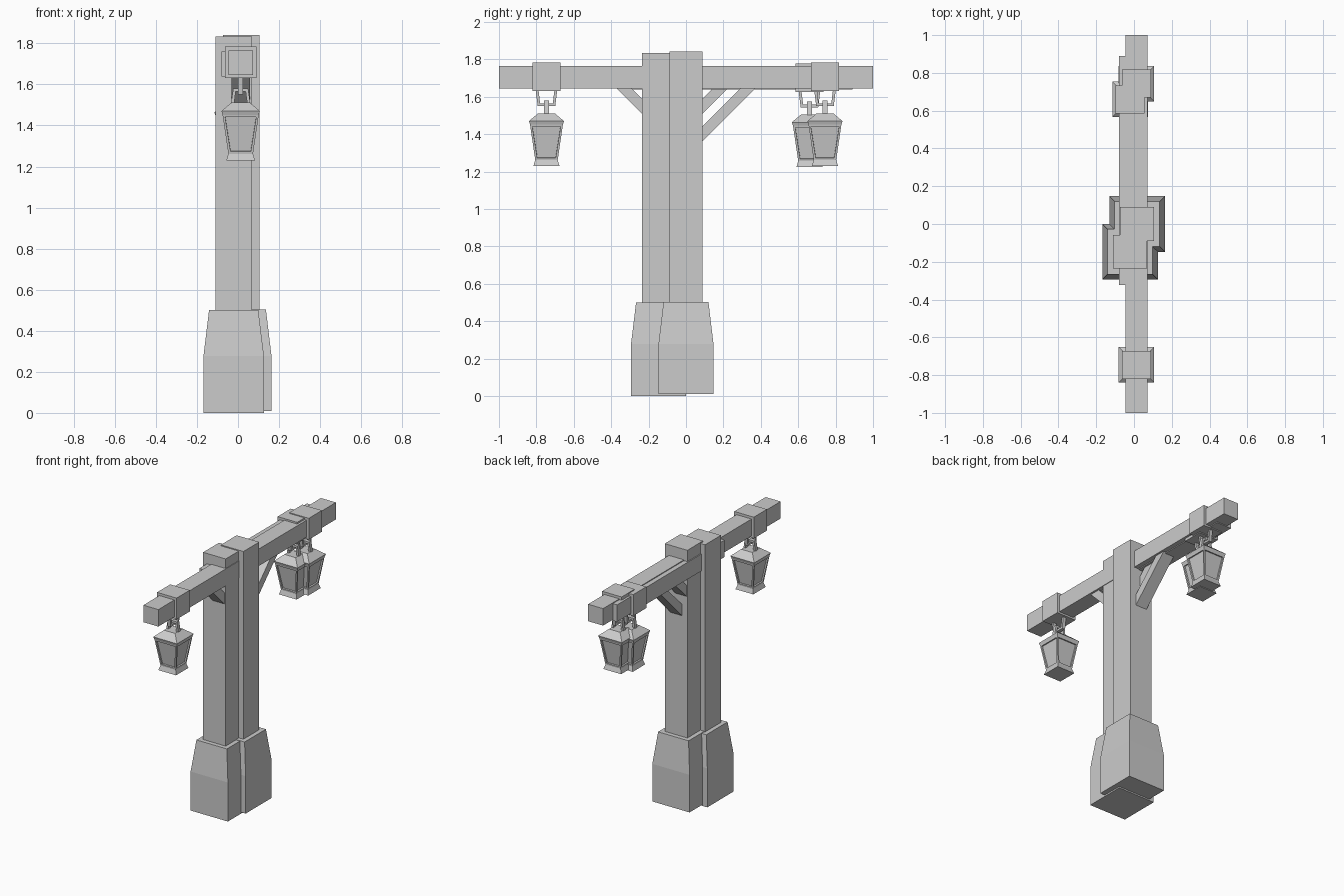
import bpy, bmesh
from mathutils import Vector

if "Cube" in bpy.data.objects:
    bpy.data.objects.remove(bpy.data.objects["Cube"])


def finish(bm, name):
    bmesh.ops.recalc_face_normals(bm, faces=bm.faces)
    me = bpy.data.meshes.new(name)
    bm.to_mesh(me)
    bm.free()
    ob = bpy.data.objects.new(name, me)
    bpy.context.collection.objects.link(ob)
    return ob


def stack(bm, cx, cy, rings):
    """Closed square stack from (z, half width) rings; returns side faces per level."""
    loops = [[bm.verts.new((cx + sx * h, cy + sy * h, z))
              for sx, sy in ((-1, -1), (1, -1), (1, 1), (-1, 1))] for z, h in rings]
    bm.faces.new(loops[0][::-1])
    bm.faces.new(loops[-1])
    return [[bm.faces.new((a[i], a[(i + 1) % 4], b[(i + 1) % 4], b[i])) for i in range(4)]
            for a, b in zip(loops, loops[1:])]


def tower(name, cx, cy, rings):
    bm = bmesh.new()
    stack(bm, cx, cy, rings)
    return finish(bm, name)


def box(name, lo, hi):
    bm = bmesh.new()
    bmesh.ops.create_cube(bm, size=1)
    lo, hi = Vector(lo), Vector(hi)
    for v in bm.verts:
        v.co = (lo + hi) / 2 + v.co * (hi - lo)
    return finish(bm, name)


def prism(name, pts, centre, half, axis):
    """Extrude a (u, z) outline; axis 'x' puts u on y, axis 'y' puts u on x."""
    bm = bmesh.new()
    c = Vector(centre)
    def at(u, z, d):
        return c + (Vector((d, u, z)) if axis == 'x' else Vector((u, d, z)))
    f = bm.faces.new([bm.verts.new(at(u, z, -half)) for u, z in pts])
    ext = bmesh.ops.extrude_face_region(bm, geom=[f], use_keep_orig=True)
    shift = Vector((2 * half, 0, 0)) if axis == 'x' else Vector((0, 2 * half, 0))
    for g in ext['geom']:
        if isinstance(g, bmesh.types.BMVert):
            g.co += shift
    return finish(bm, name)


def lantern(tag, cx, cy, dz):
    # collar wrapped round the beam
    box(f"{tag}_collar", (cx - .077, cy - .074, 1.632 + dz), (cx + .077, cy + .074, 1.784 + dz))
    # interlocking hanger loops
    prism(f"{tag}_upper_loop", [(-.058, 1.64), (-.047, 1.55), (.047, 1.55), (.058, 1.64),
                                (.043, 1.64), (.034, 1.565), (-.034, 1.565), (-.043, 1.64)],
          (cx, cy, dz), .012, 'x')
    prism(f"{tag}_lower_loop", [(-.05, 1.49), (-.036, 1.58), (.036, 1.58), (.05, 1.49),
                                (.034, 1.49), (.024, 1.566), (-.024, 1.566), (-.034, 1.49)],
          (cx, cy, dz), .013, 'y')
    # lantern body with recessed panes
    bm = bmesh.new()
    levels = stack(bm, cx, cy, [(1.230 + dz, .070), (1.262 + dz, .060), (1.452 + dz, .088),
                                (1.470 + dz, .094), (1.512 + dz, .044)])
    bm.normal_update()
    for f in levels[1]:
        bmesh.ops.inset_individual(bm, faces=[f], thickness=.016, depth=0)
        bmesh.ops.inset_individual(bm, faces=[f], thickness=.001, depth=-.010)
    finish(bm, f"{tag}_lantern")


def brace(name, cx, cy, side):
    # diagonal strut running from post to beam underside
    pts = [(.07, 1.345), (.40, 1.675), (.32, 1.675), (.07, 1.425)]
    prism(name, [(side * u, z) for u, z in pts], (cx, cy, 0), .045, 'x')


def post(tag, cx, cy, z0, top, beam, lamps, sides, dz):
    tower(f"{tag}_base", cx, cy, [(z0, .147), (.278, .147), (.5 + z0 * .3, .120)])
    tower(f"{tag}_post", cx, cy, [(.3, .089), (top, .089)])
    bx = cx - (.003 if tag == "double" else 0)
    box(f"{tag}_beam", (bx - .059, beam[0], 1.645 + dz), (bx + .059, beam[1], 1.766 + dz))
    for i, y in enumerate(lamps):
        lantern(f"{tag}_{i + 1}", bx, y, dz)
    for i, s in enumerate(sides):
        brace(f"{tag}_brace_{i + 1}", bx, cy, s)


# two-armed post, with a one-armed post merged into it
post("double", .016, 0, .01, 1.841, (-1, 1), (-.746, .743), (-1, 1), 0)
post("single", -.021, -.147, 0, 1.834, (-.322, .89), (.660,), (1,), -.006)
